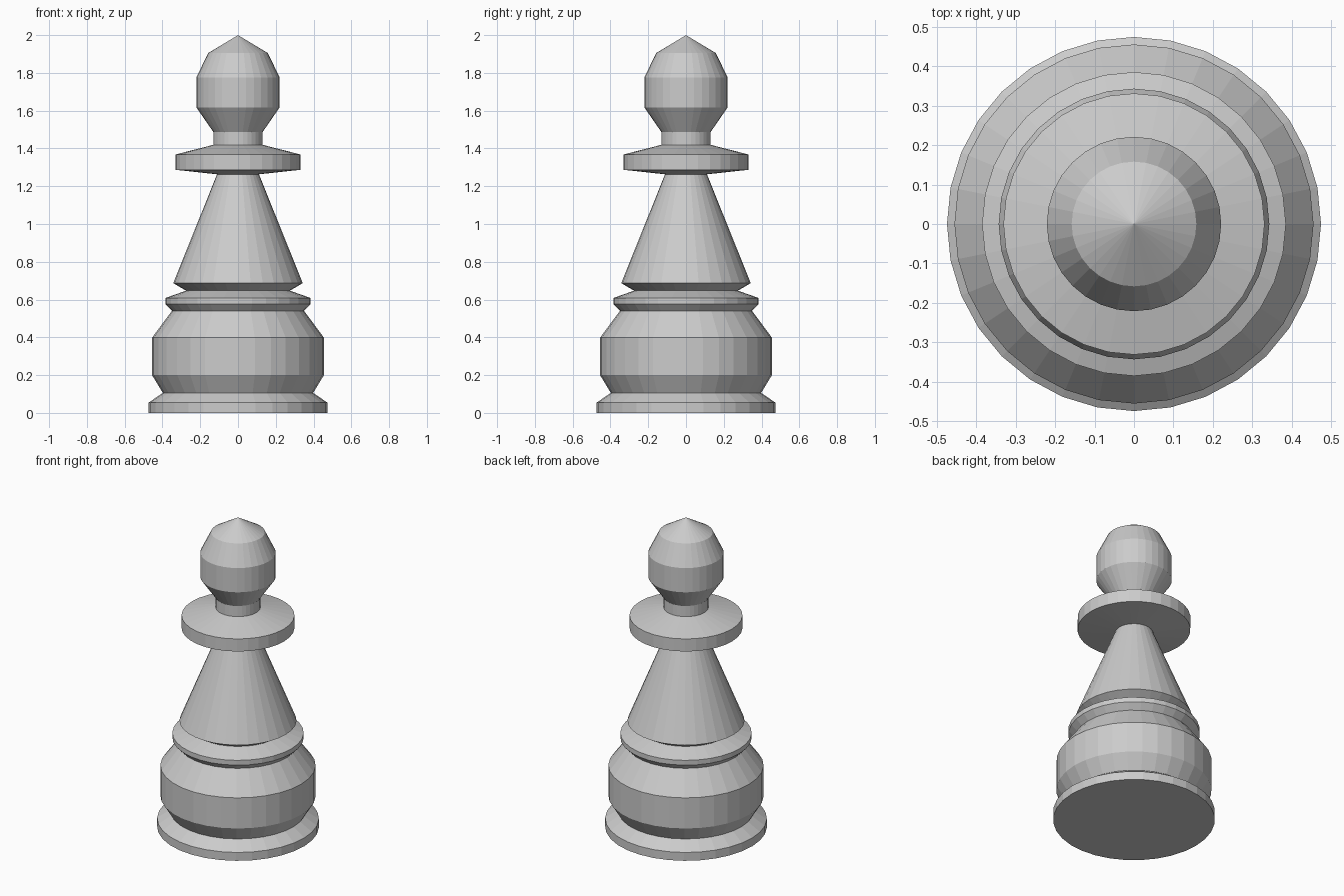
import bpy, bmesh
from math import cos, sin, tau

if "Cube" in bpy.data.objects:
    bpy.data.objects.remove(bpy.data.objects["Cube"])

SIDES = 32

# Half-profile as (radius, height), bottom to top
profile = [
    (0.474, 0.0), (0.474, 0.054),                    # foot
    (0.398, 0.106), (0.455, 0.20), (0.455, 0.398),   # drum
    (0.35, 0.54), (0.385, 0.577), (0.385, 0.608),    # lower ring
    (0.275, 0.647), (0.343, 0.687), (0.111, 1.263),  # tapered body
    (0.331, 1.287), (0.331, 1.368), (0.131, 1.419),  # collar
    (0.131, 1.488),                                  # neck
    (0.221, 1.618), (0.221, 1.775), (0.158, 1.905),  # head
]
TIP = 2.0

bm = bmesh.new()
rings = [[bm.verts.new((r * cos(tau * i / SIDES), r * sin(tau * i / SIDES), z))
          for i in range(SIDES)] for r, z in profile]

# Walls between neighbouring rings
for low, high in zip(rings, rings[1:]):
    for i in range(SIDES):
        j = (i + 1) % SIDES
        bm.faces.new((low[i], low[j], high[j], high[i]))

# Flat underside and pointed top
bm.faces.new(rings[0][::-1])
tip = bm.verts.new((0, 0, TIP))
for i in range(SIDES):
    bm.faces.new((rings[-1][i], rings[-1][(i + 1) % SIDES], tip))

mesh = bpy.data.meshes.new("turned_pawn")
bm.to_mesh(mesh)
bm.free()
bpy.context.collection.objects.link(bpy.data.objects.new("turned_pawn", mesh))
